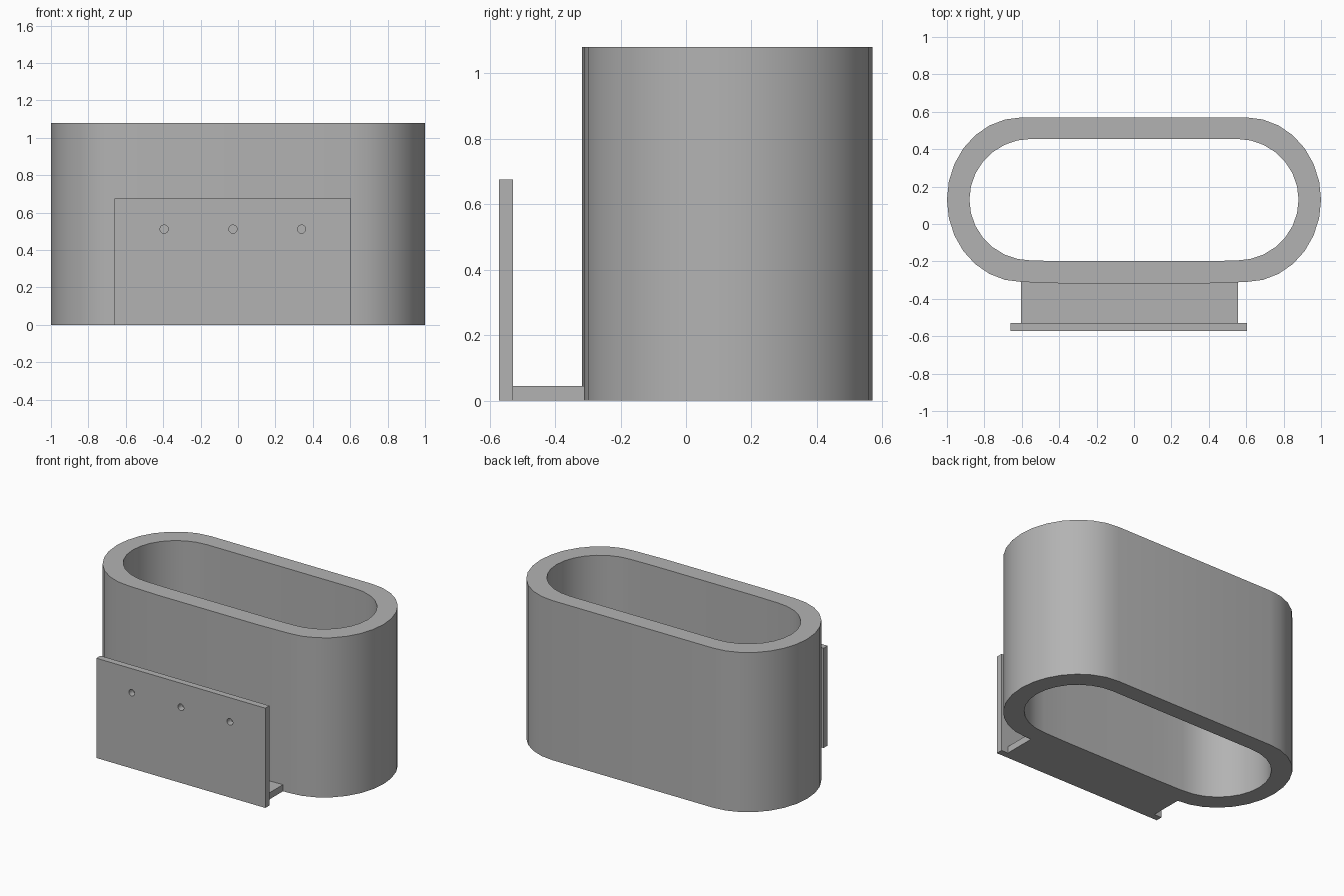
import bpy
import bmesh
from math import sin, cos, pi, radians

old = bpy.data.objects.get("Cube")
if old:
    bpy.data.objects.remove(old, do_unlink=True)

grey = bpy.data.materials.new("plain grey")
grey.use_nodes = True
colour = (0.45, 0.45, 0.45, 1)
grey.diffuse_color = colour
grey.node_tree.nodes["Principled BSDF"].inputs["Base Color"].default_value = colour

MID_Y, HEIGHT, STEPS = 0.13, 1.08, 14


def add_object(name, bm):
    bmesh.ops.recalc_face_normals(bm, faces=bm.faces)
    mesh = bpy.data.meshes.new(name)
    bm.to_mesh(mesh)
    bm.free()
    mesh.materials.append(grey)
    obj = bpy.data.objects.new(name, mesh)
    bpy.context.collection.objects.link(obj)
    return obj


def box(name, x, y, z):
    bm = bmesh.new()
    bmesh.ops.create_cube(bm, size=1)
    for v in bm.verts:
        v.co = [r[0] if c < 0 else r[1] for c, r in zip(v.co, (x, y, z))]
    return add_object(name, bm)


def rounded_outline(straight, rx, ry, bulge):
    """Long oval with elliptical ends and a faintly bowed front."""
    pts = []
    for side in (1, -1):
        for i in range(STEPS + 1):
            a = -pi / 2 + pi * i / STEPS
            pts.append((side * (straight + rx * cos(a)), MID_Y + side * ry * sin(a)))
    front = MID_Y - ry - bulge
    return pts + [(-0.37, front), (0.37, front)]


# Open oval sleeve
bm = bmesh.new()
loops = []
for outline in (rounded_outline(0.6, 0.4, 0.44, 0.008),
                rounded_outline(0.55, 0.33, 0.325, 0.004)):
    for z in (0, HEIGHT):
        loops.append([bm.verts.new((x, y, z)) for x, y in outline])
outer_low, outer_top, inner_low, inner_top = loops
for a, b in ((outer_low, outer_top), (outer_top, inner_top),
             (inner_top, inner_low), (inner_low, outer_low)):
    for i in range(len(a)):
        j = (i + 1) % len(a)
        bm.faces.new((a[i], a[j], b[j], b[i]))
sleeve = add_object("oval_sleeve", bm)

# Foot shelf joining the sleeve to the mounting plate
box("foot_shelf", (-0.605, 0.555), (-0.53, -0.308), (0, 0.045))

# Upright mounting plate with three screw holes
plate = box("mounting_plate", (-0.66, 0.605), (-0.572, -0.528), (0, 0.675))
bpy.context.view_layer.objects.active = plate
for x in (-0.395, -0.027, 0.34):
    bpy.ops.mesh.primitive_cylinder_add(vertices=24, radius=0.022, depth=0.2,
                                        location=(x, -0.55, 0.512),
                                        rotation=(pi / 2, 0, 0))
    cutter = bpy.context.object
    cutter.name = "hole_cutter"
    cutter.hide_render = True
    cutter.data.materials.append(grey)
    bpy.context.view_layer.objects.active = plate
    cut = plate.modifiers.new("hole", "BOOLEAN")
    cut.operation = "DIFFERENCE"
    cut.solver = "EXACT"
    cut.object = cutter
    bpy.ops.object.modifier_apply(modifier=cut.name)
    bpy.data.objects.remove(cutter, do_unlink=True)

# Smooth the curved walls, keep the rims crisp
for obj in (sleeve, plate):
    bpy.ops.object.select_all(action="DESELECT")
    obj.select_set(True)
    bpy.context.view_layer.objects.active = obj
    bpy.ops.object.shade_smooth_by_angle(angle=radians(30))
